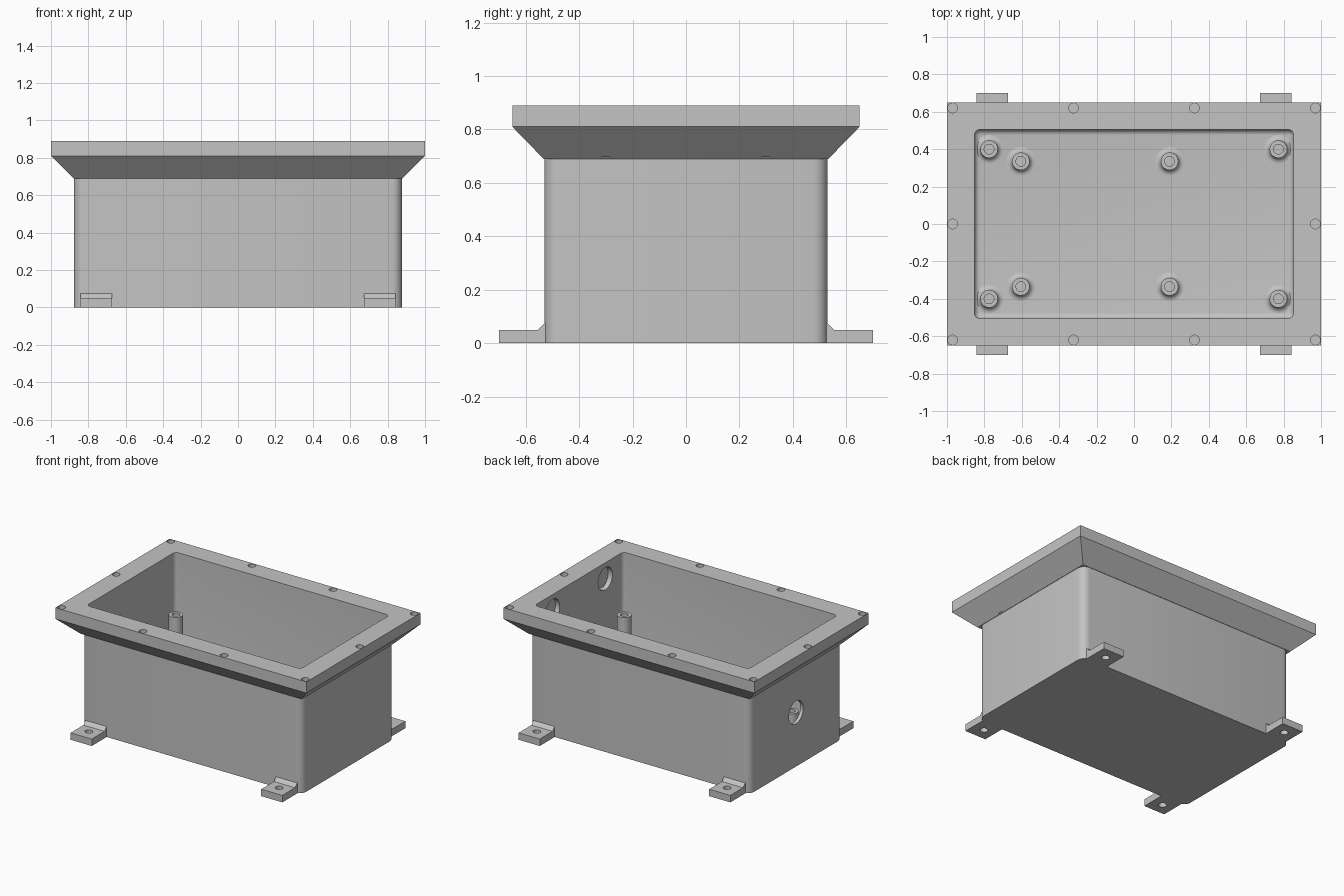
import bpy, bmesh, math
from mathutils import Matrix, Vector

if "Cube" in bpy.data.objects:
    bpy.data.objects.remove(bpy.data.objects["Cube"], do_unlink=True)

grey = bpy.data.materials.new("light_grey_casting")
grey.use_nodes = True
COLOUR = (0.55, 0.55, 0.55, 1)
grey.diffuse_color = COLOUR
grey.node_tree.nodes["Principled BSDF"].inputs["Base Color"].default_value = COLOUR

FLOOR = 0.03


def finish(bm, name):
    bmesh.ops.recalc_face_normals(bm, faces=bm.faces)
    mesh = bpy.data.meshes.new(name)
    bm.to_mesh(mesh)
    bm.free()
    mesh.materials.append(grey)
    ob = bpy.data.objects.new(name, mesh)
    bpy.context.collection.objects.link(ob)
    return ob


def select(ob):
    bpy.ops.object.select_all(action='DESELECT')
    ob.select_set(True)
    bpy.context.view_layer.objects.active = ob


def apply_boolean(ob, other, operation):
    mod = ob.modifiers.new("cut", 'BOOLEAN')
    mod.object, mod.operation, mod.solver = other, operation, 'EXACT'
    select(ob)
    bpy.ops.object.modifier_apply(modifier=mod.name)
    bpy.data.objects.remove(other, do_unlink=True)


def smooth(ob):
    select(ob)
    bpy.ops.object.shade_smooth_by_angle(angle=math.radians(30))


def block(hx, hy, z0, z1):
    """Box centred on the z axis, given half sizes."""
    bm = bmesh.new()
    bmesh.ops.create_cube(bm, size=2)
    for v in bm.verts:
        v.co = Vector((v.co.x * hx, v.co.y * hy, z1 if v.co.z > 0 else z0))
    return bm


def round_edges(bm, rule, radius):
    edges = [e for e in bm.edges if rule(e)]
    bmesh.ops.bevel(bm, geom=edges, offset=radius, segments=6,
                    profile=0.5, affect='EDGES')


def upright(e):
    return abs(e.verts[0].co.z - e.verts[1].co.z) > 0.01


def cylinder(bm, centre, radius, depth, axis='Z'):
    turn = Matrix.Rotation(math.pi / 2, 4, 'Y') if axis == 'X' else Matrix()
    bmesh.ops.create_cone(bm, cap_ends=True, segments=32, radius1=radius,
                          radius2=radius, depth=depth,
                          matrix=Matrix.Translation(centre) @ turn)


# Outer box with rounded upright corners
bm = block(0.877, 0.53, 0, 0.76)
round_edges(bm, upright, 0.055)
enclosure = finish(bm, "enclosure")

# Flange: flared underside and a straight rim
bm = block(1, 0.65, 0.69, 0.81)
for v in bm.verts:
    if v.co.z < 0.7:
        v.co.x *= 0.88
        v.co.y *= 0.533 / 0.65
top = max(bm.faces, key=lambda f: f.calc_center_median().z)
rim = bmesh.ops.extrude_face_region(bm, geom=[top])
bmesh.ops.translate(bm, vec=(0, 0, 0.08),
                    verts=[g for g in rim["geom"] if isinstance(g, bmesh.types.BMVert)])
bmesh.ops.delete(bm, geom=[top], context='FACES_ONLY')
apply_boolean(enclosure, finish(bm, "flange"), 'UNION')

# Cavity with filleted corners and floor
bm = block(0.853, 0.505, FLOOR, 1)
round_edges(bm, lambda e: min(v.co.z for v in e.verts) < 0.5, 0.03)
apply_boolean(enclosure, finish(bm, "cavity"), 'DIFFERENCE')

# Rim screw holes, cable hole and two blind holes inside the end wall
bm = bmesh.new()
for x in (-0.97, -0.323, 0.323, 0.97):
    for y in (-0.62, 0.62):
        cylinder(bm, (x, y, 0.89), 0.026, 0.1)
for x in (-0.97, 0.97):
    cylinder(bm, (x, 0, 0.89), 0.026, 0.1)
cylinder(bm, (-0.88, 0, 0.39), 0.082, 0.2, 'X')
for y in (-0.3, 0.3):
    cylinder(bm, (0.837, y, 0.775), 0.081, 0.1, 'X')
apply_boolean(enclosure, finish(bm, "holes"), 'DIFFERENCE')
smooth(enclosure)

# Mounting feet: one profile, drilled and mirrored to four corners
bm = bmesh.new()
profile = [(0.52, 0), (0.7, 0), (0.7, 0.05), (0.555, 0.05), (0.53, 0.075), (0.52, 0.075)]
face = bm.faces.new([bm.verts.new((0.675, y, z)) for y, z in profile])
side = bmesh.ops.extrude_face_region(bm, geom=[face])
bmesh.ops.translate(bm, vec=(0.168, 0, 0),
                    verts=[g for g in side["geom"] if isinstance(g, bmesh.types.BMVert)])
feet = finish(bm, "mounting_feet")
bm = bmesh.new()
cylinder(bm, (0.758, 0.615, 0.03), 0.026, 0.2)
apply_boolean(feet, finish(bm, "foot_hole"), 'DIFFERENCE')
mirror = feet.modifiers.new("mirror", 'MIRROR')
mirror.use_axis = (True, True, False)
mirror.use_mirror_merge = False
select(feet)
bpy.ops.object.modifier_apply(modifier="mirror")
smooth(feet)


def post(name, x, y, height):
    """Hollow screw post with a filleted base."""
    r, fillet, bore = 0.047, 0.03, 0.026
    points = []
    for i in range(7):
        a = i / 6 * math.pi / 2
        points.append((r + fillet * (1 - math.sin(a)), FLOOR + fillet * (1 - math.cos(a))))
    points += [(r, height), (bore, height), (bore, height - 0.12), (0, height - 0.12)]
    bm = bmesh.new()
    verts = [bm.verts.new((px, 0, pz)) for px, pz in points]
    edges = [bm.edges.new(pair) for pair in zip(verts, verts[1:])]
    bmesh.ops.spin(bm, geom=verts + edges, cent=(0, 0, 0), axis=(0, 0, 1),
                   angle=math.tau, steps=32)
    bmesh.ops.remove_doubles(bm, verts=bm.verts, dist=0.0001)
    bmesh.ops.recalc_face_normals(bm, faces=bm.faces)
    # Open surface: make sure the rim of the post faces up
    rim_face = max(bm.faces, key=lambda f: f.calc_center_median().z)
    flip = rim_face.normal.z < 0
    ob = finish(bm, name)
    if flip:
        ob.data.flip_normals()
    ob.location = (x, y, 0)
    smooth(ob)


# Tall posts in the corners, short posts further in
for label, s in (("front", -1), ("back", 1)):
    post(label + "_tall_post_right", -0.775, s * 0.4, 0.5)
    post(label + "_tall_post_left", 0.772, s * 0.4, 0.5)
    post(label + "_short_post_right", -0.605, s * 0.335, 0.2)
    post(label + "_short_post_left", 0.19, s * 0.335, 0.2)
